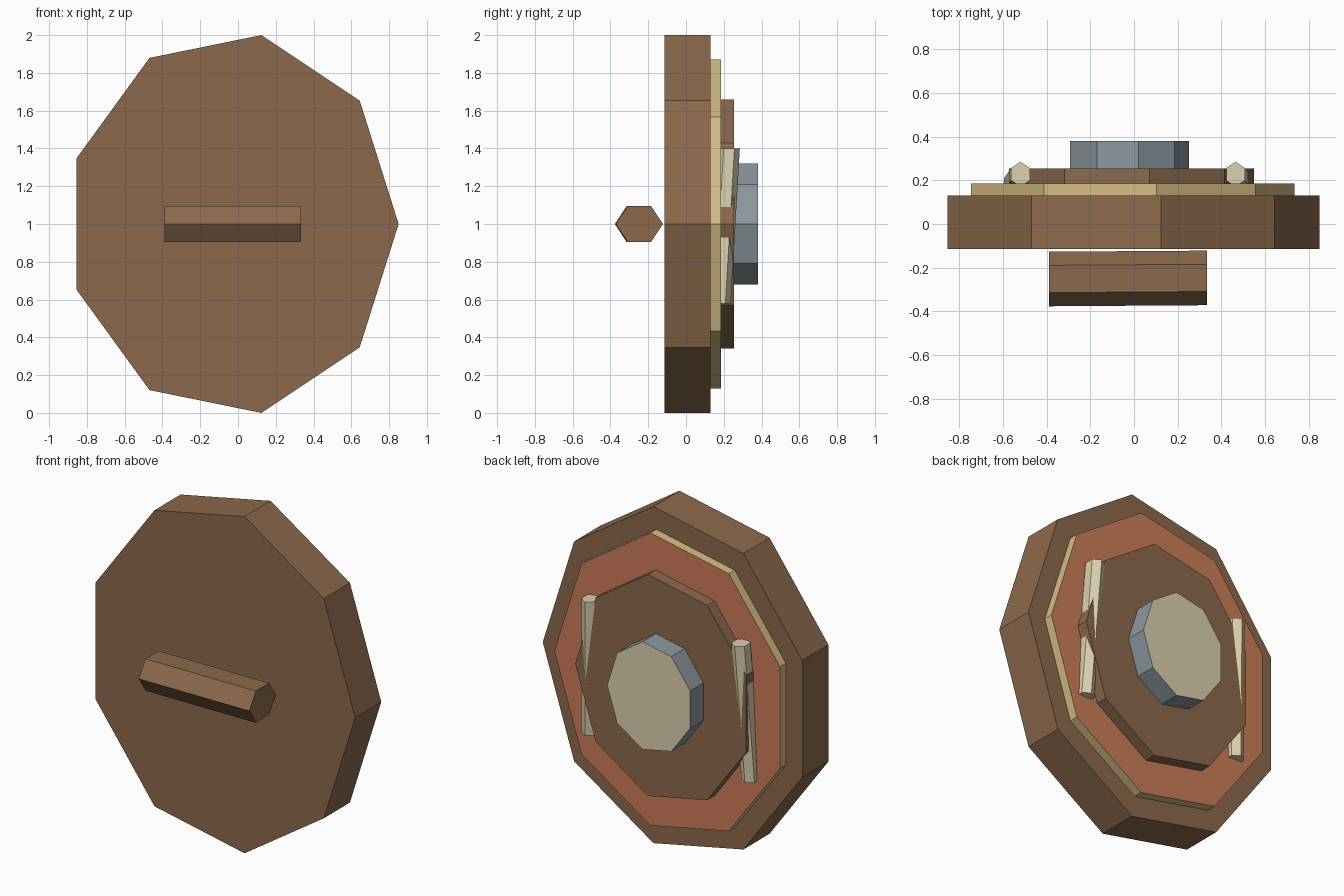
import bpy, bmesh, math
from mathutils import Vector

cube = bpy.data.objects.get("Cube")
if cube:
    bpy.data.objects.remove(cube, do_unlink=True)


def material(name, r, g, b):
    linear = [((c / 255 + 0.055) / 1.055) ** 2.4 for c in (r, g, b)] + [1.0]
    mat = bpy.data.materials.new(name)
    mat.use_nodes = True
    mat.diffuse_color = linear
    mat.node_tree.nodes["Principled BSDF"].inputs["Base Color"].default_value = linear
    return mat


brown = material("wood_brown", 140, 105, 76)
tan = material("tan", 213, 188, 133)
terracotta = material("terracotta", 203, 125, 90)
steel = material("blue_grey", 140, 152, 159)
cream = material("cream", 220, 208, 175)


def prism(name, ring_a, ring_b, side, back=None):
    """Close two matching rings into a solid; faces turned to the back may differ."""
    bm = bmesh.new()
    a = [bm.verts.new(p) for p in ring_a]
    b = [bm.verts.new(p) for p in ring_b]
    bm.faces.new(a)
    bm.faces.new(b)
    n = len(a)
    for i in range(n):
        j = (i + 1) % n
        bm.faces.new((a[i], a[j], b[j], b[i]))
    bmesh.ops.recalc_face_normals(bm, faces=bm.faces)
    mesh = bpy.data.meshes.new(name)
    mesh.materials.append(side)
    if back:
        mesh.materials.append(back)
        for f in bm.faces:
            f.material_index = int(f.normal.y > 0.9)
    bm.to_mesh(mesh)
    bm.free()
    obj = bpy.data.objects.new(name, mesh)
    bpy.context.collection.objects.link(obj)
    return obj


def ring(center, u, v, sides):
    angles = [math.tau * i / sides for i in range(sides)]
    return [Vector(center) + Vector(u) * math.cos(t) + Vector(v) * math.sin(t) for t in angles]


# Stacked nine-sided discs, from the front to the back
discs = [
    ("shield_body", 1.0154, -0.115, 0.13, brown, None),
    ("rim_layer", 0.883, 0.13, 0.185, tan, terracotta),
    ("inner_layer", 0.668, 0.185, 0.255, brown, None),
    ("center_boss", 0.325, 0.255, 0.38, steel, cream),
]
for name, radius, y0, y1, side, back in discs:
    u, v = (radius * 0.866, 0, 0), (0, 0, radius)
    prism(name, ring((-0.029, y0, 1), u, v, 9), ring((-0.029, y1, 1), u, v, 9), side, back)

# Hexagonal grip across the front
u, v = (0, 0.125, 0), (0, 0, 0.109)
prism("front_grip", ring((-0.389, -0.252, 1), u, v, 6), ring((0.334, -0.247, 1), u, v, 6), brown)

# Leaning hexagonal rods, partly sunk into the back
for name, x, lean in (("right_rod", -0.52, -0.033), ("left_rod", 0.465, 0.033)):
    u, v = (0, 0.057, 0), (0.05, 0, 0)
    prism(name, ring((x + lean, 0.18, 0.58), u, v, 6), ring((x, 0.228, 1.4), u, v, 6), cream)
